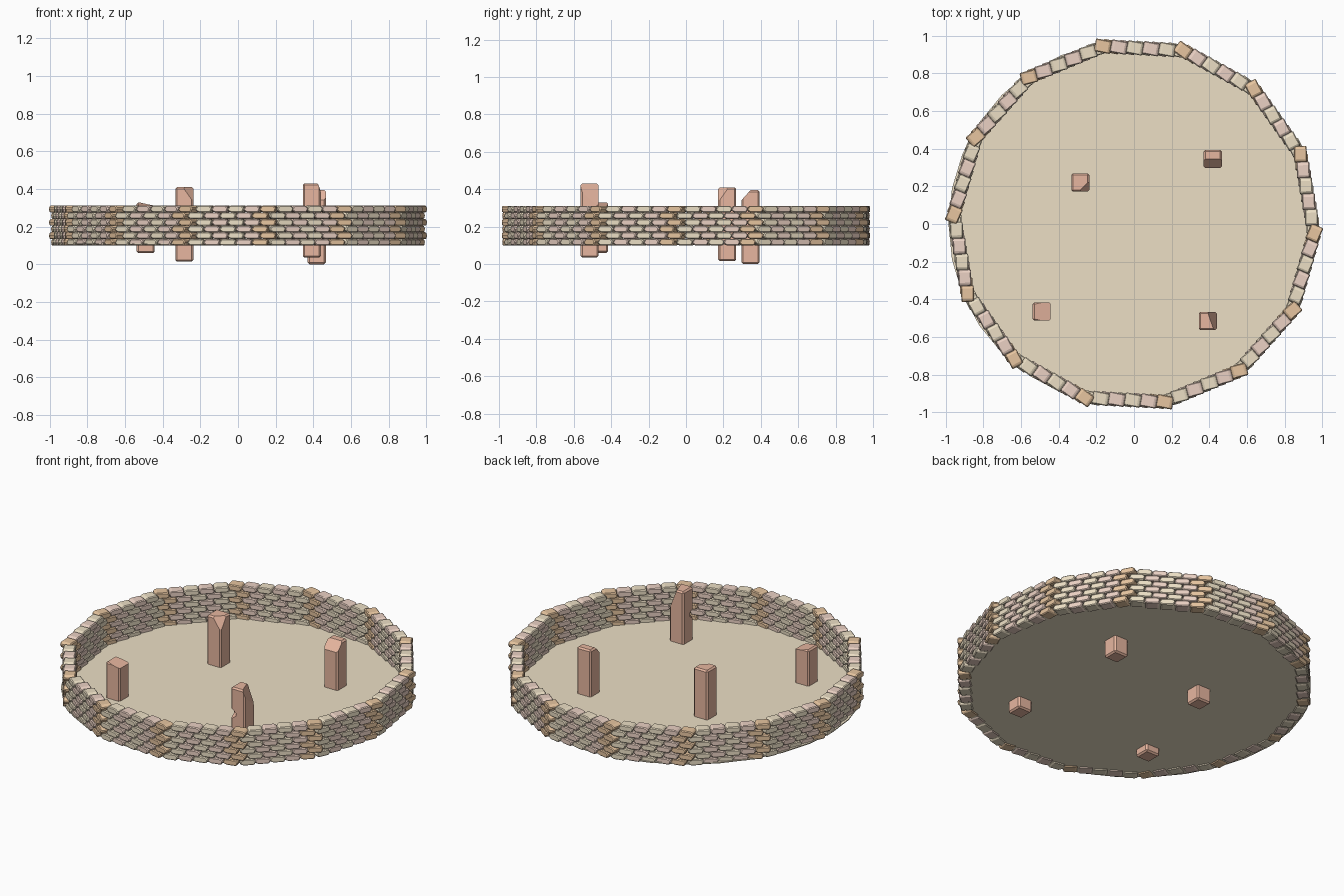
import bpy, bmesh, math
from mathutils import Vector, Matrix

if "Cube" in bpy.data.objects:
    bpy.data.objects.remove(bpy.data.objects["Cube"])


def material(name, rgb):
    m = bpy.data.materials.new(name)
    m.diffuse_color = (*rgb, 1)
    m.use_nodes = True
    m.node_tree.nodes["Principled BSDF"].inputs["Base Color"].default_value = m.diffuse_color
    return m


TAN = material("tan_stone", (0.84, 0.74, 0.56))
PINK = material("pink_stone", (0.83, 0.64, 0.55))
ORANGE = material("orange_stone", (0.80, 0.56, 0.35))
CLAY = material("clay", (0.80, 0.47, 0.35))
SAND = material("sand", (0.84, 0.74, 0.56))


def add_object(name, bm, mats):
    mesh = bpy.data.meshes.new(name)
    bm.to_mesh(mesh)
    bm.free()
    for m in mats:
        mesh.materials.append(m)
    ob = bpy.data.objects.new(name, mesh)
    bpy.context.collection.objects.link(ob)
    return ob


# One rough-cut brick: irregular hexagon profile, extruded and chamfered
def brick_template():
    profile = [(-.036, -.018), (.028, -.018), (.046, -.005),
               (.033, .018), (-.031, .018), (-.046, .004)]
    bm = bmesh.new()
    face = bm.faces.new([bm.verts.new((x, -.034, z)) for x, z in profile])
    ext = bmesh.ops.extrude_face_region(bm, geom=[face])
    new = [v for v in ext["geom"] if isinstance(v, bmesh.types.BMVert)]
    bmesh.ops.translate(bm, verts=new, vec=(0, .068, 0))
    bmesh.ops.recalc_face_normals(bm, faces=bm.faces[:])
    bmesh.ops.bevel(bm, geom=bm.edges[:], offset=.005, segments=1, affect='EDGES')
    bm.verts.index_update()
    verts = [v.co.copy() for v in bm.verts]
    faces = [[v.index for v in f.verts] for f in bm.faces]
    bm.free()
    return verts, faces


# Ring wall: 14 straight sides, 5 bricks per side, 6 courses
SIDES, PER_SIDE, ROWS, RADIUS = 14, 5, 6, 0.958
STEP = 2 * math.pi / SIDES
verts, faces = brick_template()
wall = bmesh.new()


def corner(k):
    a = math.radians(-3) - k * STEP
    return Vector((RADIUS * math.cos(a), RADIUS * math.sin(a), 0))


for row in range(ROWS):
    z = 0.117 + row * 0.0353
    for side in range(SIDES):
        a, b = corner(side), corner(side + 1)
        yaw = math.atan2(b.y - a.y, b.x - a.x) - math.radians(8)
        for i in range(PER_SIDE):
            t = (i + (0 if row % 2 else 0.5)) / PER_SIDE
            pos = a.lerp(b, t)
            pos.z = z
            mat = Matrix.Translation(pos) @ Matrix.Rotation(yaw, 4, 'Z')
            vs = [wall.verts.new(mat @ v) for v in verts]
            color = 2 if i == 0 else i % 2
            for f in faces:
                wall.faces.new([vs[j] for j in f]).material_index = color
add_object("brick_wall", wall, [TAN, PINK, ORANGE])

# Thin round floor
floor = bmesh.new()
bmesh.ops.create_cone(floor, cap_ends=True, segments=32, radius1=.97, radius2=.97, depth=.006,
                      matrix=Matrix.Translation((-.015, 0, .107)))
add_object("floor", floor, [SAND])


# Square post with chamfered edges; cuts are (offset from top centre, normal)
def pillar(name, x, y, z0, z1, cuts):
    bm = bmesh.new()
    bmesh.ops.create_cube(bm, size=1)
    bmesh.ops.scale(bm, verts=bm.verts, vec=(.096, .096, z1 - z0))
    bmesh.ops.translate(bm, verts=bm.verts, vec=(x, y, (z0 + z1) / 2))
    bmesh.ops.bevel(bm, geom=bm.edges[:], offset=.009, segments=1, affect='EDGES')
    for off, normal in cuts:
        res = bmesh.ops.bisect_plane(bm, geom=bm.verts[:] + bm.edges[:] + bm.faces[:],
                                     plane_co=Vector((x, y, z1)) + Vector(off),
                                     plane_no=normal, clear_outer=True)
        rim = [e for e in res["geom_cut"] if isinstance(e, bmesh.types.BMEdge)]
        bmesh.ops.holes_fill(bm, edges=rim, sides=0)
    bmesh.ops.recalc_face_normals(bm, faces=bm.faces[:])
    return add_object(name, bm, [CLAY])


pillar("back_left_pillar", -.285, .22, .015, .41, [((.02, -.02, 0), (1, -1, .7))])
pillar("back_right_pillar", .418, .345, 0, .395, [((0, 0, 0), (0, -1, .9))])
pillar("front_left_pillar", -.49, -.465, .06, .33, [((-.04, 0, 0), (.22, 0, 1))])
notched = pillar("front_right_pillar", .392, -.515, .035, .43,
                 [((.015, 0, 0), (1, .35, .4))])

# Chip knocked out of the front right pillar's outer corner
chip = bmesh.new()
bmesh.ops.create_cube(chip, size=.05)
rot = Matrix.Rotation(math.radians(45), 4, 'Z') @ Matrix.Rotation(math.radians(45), 4, 'Y')
bmesh.ops.transform(chip, verts=chip.verts,
                    matrix=Matrix.Translation((.344, -.563, .27)) @ rot)
cutter = add_object("chip_cutter", chip, [CLAY])
cutter.hide_render = True
cutter.hide_viewport = True
mod = notched.modifiers.new("chip", 'BOOLEAN')
mod.operation = 'DIFFERENCE'
mod.object = cutter
mod.solver = 'EXACT'
